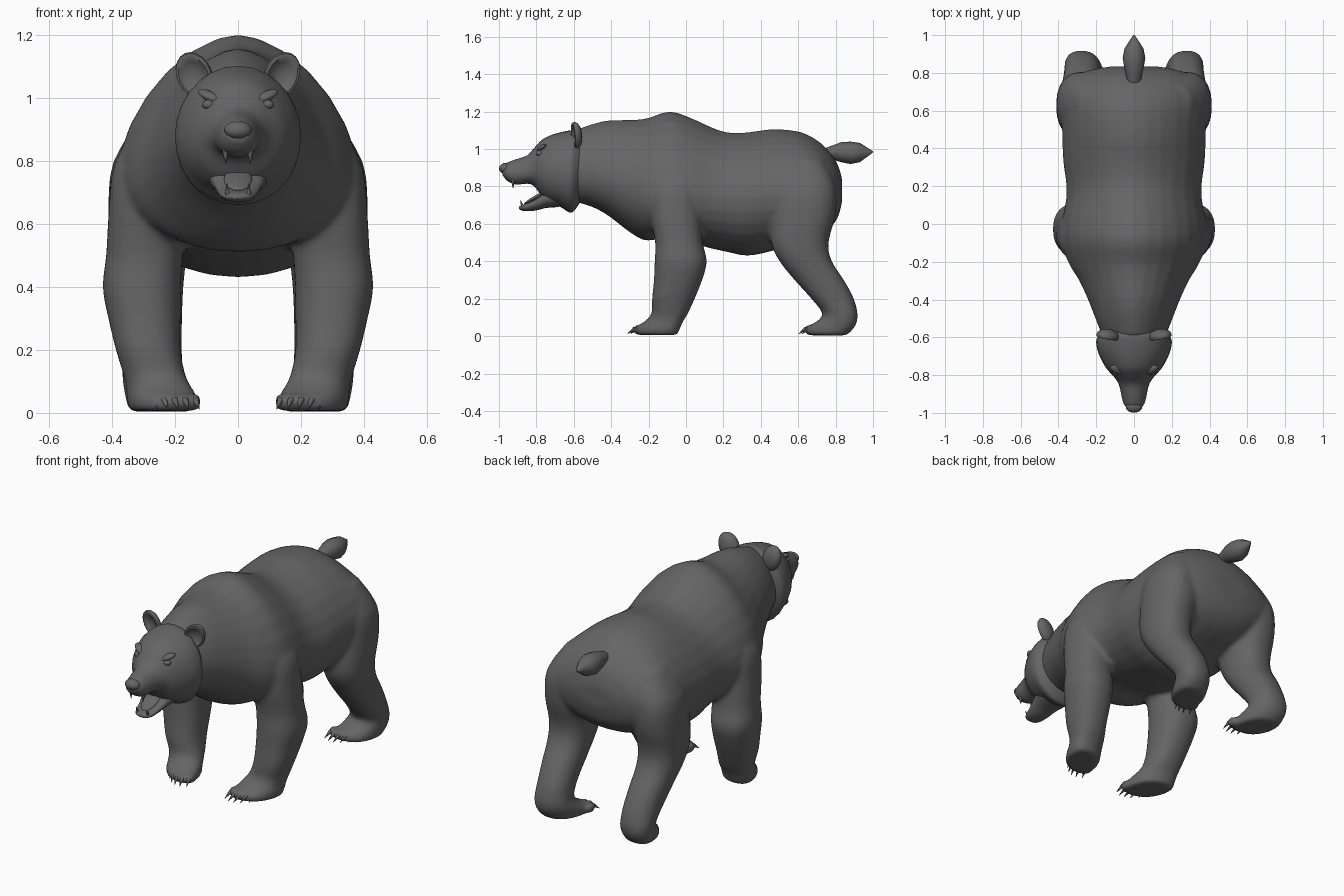
import bpy, bmesh, math
from mathutils import Matrix, Vector, Euler

fur = bpy.data.materials.new("dark_grey_fur")
fur.diffuse_color = (0.13, 0.13, 0.13, 1)


def finish(name, bm, angle=50):
    bmesh.ops.recalc_face_normals(bm, faces=bm.faces)
    me = bpy.data.meshes.new(name)
    bm.to_mesh(me)
    bm.free()
    ob = bpy.data.objects.new(name, me)
    bpy.context.collection.objects.link(ob)
    me.materials.append(fur)
    bpy.ops.object.select_all(action='DESELECT')
    ob.select_set(True)
    bpy.context.view_layer.objects.active = ob
    bpy.ops.object.shade_smooth_by_angle(angle=math.radians(angle))
    return ob


def spline(rings, steps):
    """Smooth interpolation through the given ring parameters."""
    out = []
    for i in range(len(rings) - 1):
        a, b = rings[max(i - 1, 0)], rings[i]
        c, d = rings[i + 1], rings[min(i + 2, len(rings) - 1)]
        for s in range(steps):
            t = s / steps
            out.append([0.5 * (2 * q + (r - p) * t + (2 * p - 5 * q + 4 * r - u) * t * t
                               + (3 * q - p - 3 * r + u) * t ** 3)
                        for p, q, r, u in zip(a, b, c, d)])
    return out + [list(rings[-1])]


def loft(bm, sections):
    loops = [[bm.verts.new(p) for p in s] for s in sections]
    n = len(loops[0])
    for a, b in zip(loops, loops[1:]):
        for i in range(n):
            j = (i + 1) % n
            bm.faces.new((a[i], a[j], b[j], b[i]))
    bm.faces.new(loops[0])
    bm.faces.new(loops[-1])


def power(v, e):
    return math.copysign(abs(v) ** (2 / e), v)


def upright(ring, n=28, up=2.0, low=2.1):
    """Cross-section facing y: (y, top, bottom, half width, height of widest point)."""
    y, top, bot, hw, mid = ring
    pts = []
    for i in range(n):
        c, s = math.cos(2 * math.pi * i / n), math.sin(2 * math.pi * i / n)
        e, h = (up, top - mid) if s > 0 else (low, mid - bot)
        pts.append((hw * power(c, e), y, mid + h * power(s, e)))
    return pts


def level(ring, side, n=24):
    """Leg cross-section facing z: (z, x, front y, back y, half width, inward skew)."""
    z, x, y0, y1, hw, skew = ring
    pts = []
    for i in range(n):
        c, s = math.cos(2 * math.pi * i / n), math.sin(2 * math.pi * i / n)
        dy = (y1 - y0) / 2 * power(s, 2.3)
        pts.append((side * (x + hw * power(c, 2.3) + skew * dy), (y0 + y1) / 2 + dy, z))
    return pts


def ball(bm, loc, size, rot=(0, 0, 0), seg=16):
    m = Matrix.LocRotScale(Vector(loc), Euler(rot), Vector(size))
    return bmesh.ops.create_uvsphere(bm, u_segments=seg, v_segments=seg // 2, radius=1, matrix=m)


def spike(bm, base, tip, r):
    base, tip = Vector(base), Vector(tip)
    d = tip - base
    m = Matrix.Translation((base + tip) / 2) @ d.to_track_quat('Z', 'Y').to_matrix().to_4x4()
    bmesh.ops.create_cone(bm, cap_ends=True, segments=8, radius1=r, radius2=r * 0.1,
                          depth=d.length, matrix=m)


# Trunk: neck, shoulder hump, belly and rump
TRUNK = [(-0.60, 1.10, 0.72, 0.165, 0.88), (-0.50, 1.135, 0.69, 0.205, 0.87),
         (-0.41, 1.155, 0.64, 0.24, 0.84), (-0.30, 1.157, 0.555, 0.29, 0.80),
         (-0.21, 1.165, 0.51, 0.345, 0.76), (-0.09, 1.202, 0.53, 0.385, 0.74),
         (0.02, 1.17, 0.50, 0.38, 0.74), (0.13, 1.12, 0.47, 0.36, 0.74),
         (0.22, 1.09, 0.45, 0.36, 0.74), (0.33, 1.09, 0.43, 0.375, 0.74),
         (0.46, 1.107, 0.455, 0.38, 0.75), (0.60, 1.095, 0.50, 0.385, 0.77),
         (0.69, 1.055, 0.53, 0.375, 0.78), (0.76, 0.995, 0.57, 0.335, 0.78),
         (0.81, 0.92, 0.63, 0.25, 0.78), (0.835, 0.84, 0.72, 0.12, 0.78)]
FRONT_LEG = [(0.95, 0.19, -0.15, 0.05, 0.10, 0), (0.80, 0.265, -0.19, 0.07, 0.125, 0),
             (0.65, 0.285, -0.19, 0.08, 0.125, 0), (0.50, 0.297, -0.165, 0.09, 0.122, 0),
             (0.40, 0.305, -0.168, 0.112, 0.125, 0), (0.30, 0.297, -0.172, 0.087, 0.115, 0),
             (0.20, 0.285, -0.182, 0.047, 0.103, 0), (0.12, 0.265, -0.185, 0.01, 0.098, 0.1),
             (0.08, 0.25, -0.22, -0.015, 0.10, 0.25), (0.045, 0.24, -0.27, -0.03, 0.104, 0.32),
             (0.006, 0.235, -0.27, -0.045, 0.10, 0.32)]
HIND_LEG = [(0.95, 0.19, 0.52, 0.74, 0.11, 0), (0.80, 0.265, 0.48, 0.80, 0.13, 0),
            (0.65, 0.28, 0.46, 0.80, 0.132, 0), (0.50, 0.285, 0.455, 0.762, 0.122, 0),
            (0.40, 0.285, 0.50, 0.78, 0.112, 0), (0.30, 0.28, 0.58, 0.845, 0.103, 0),
            (0.20, 0.275, 0.67, 0.898, 0.097, 0), (0.12, 0.27, 0.73, 0.918, 0.097, 0.1),
            (0.08, 0.26, 0.70, 0.915, 0.10, 0.2), (0.045, 0.25, 0.645, 0.90, 0.10, 0.25),
            (0.004, 0.245, 0.645, 0.86, 0.095, 0.25)]

body = bmesh.new()
claws = bmesh.new()
loft(body, [upright(r, up=1.72) for r in spline(TRUNK, 3)])
for side in (-1, 1):
    for leg, toe_y in ((FRONT_LEG, -0.255), (HIND_LEG, 0.66)):
        loft(body, [level(r, side) for r in spline(leg, 3)])
        # Toes and claws
        for i in range(5):
            x = side * (0.135 + 0.033 * i)
            y = toe_y + 0.008 * (i - 1.5) ** 2
            ball(body, (x, y, 0.036), (0.021, 0.035, 0.026))
            spike(claws, (x, y - 0.02, 0.042), (x - side * 0.012, y - 0.06, 0.012), 0.011)

# Blend trunk and legs into one skin
ob = finish("body_and_legs", body, 180)
mod = ob.modifiers.new("blend", 'REMESH')
mod.mode = 'VOXEL'
mod.voxel_size = 0.014
mod.use_smooth_shade = True
mod = ob.modifiers.new("soften", 'SMOOTH')
mod.factor = 0.5
mod.iterations = 6
finish("claws", claws)

# Head with cheek ruff and muzzle
HEAD = [(-0.54, 1.08, 0.76, 0.14, 0.90), (-0.59, 1.10, 0.68, 0.185, 0.89),
        (-0.62, 1.10, 0.66, 0.20, 0.88), (-0.67, 1.09, 0.69, 0.193, 0.88),
        (-0.72, 1.075, 0.71, 0.172, 0.88), (-0.77, 1.05, 0.745, 0.142, 0.885),
        (-0.81, 1.008, 0.80, 0.105, 0.89), (-0.85, 0.966, 0.815, 0.08, 0.88),
        (-0.91, 0.945, 0.81, 0.066, 0.87), (-0.955, 0.928, 0.83, 0.053, 0.875),
        (-0.98, 0.91, 0.86, 0.03, 0.885)]
bm = bmesh.new()
loft(bm, [upright(r) for r in spline(HEAD, 3)])
for side in (-1, 1):
    ball(bm, (side * 0.088, -0.772, 1.005), (0.045, 0.022, 0.014), (0.3, side * -0.4, side * 0.45))
finish("head", bm)

# Lower jaw, hanging open
JAW = [(-0.68, 0.80, 0.69, 0.10, 0.75), (-0.75, 0.775, 0.685, 0.085, 0.74),
       (-0.80, 0.735, 0.672, 0.07, 0.715), (-0.85, 0.71, 0.668, 0.057, 0.695),
       (-0.88, 0.70, 0.672, 0.042, 0.688), (-0.893, 0.692, 0.68, 0.02, 0.686)]
bm = bmesh.new()
loft(bm, [upright(r, 20) for r in spline(JAW, 3)])
finish("lower_jaw", bm)

bm = bmesh.new()
ball(bm, (0, -0.80, 0.742), (0.045, 0.075, 0.012), (0.5, 0, 0))
finish("tongue", bm)

bm = bmesh.new()
for side in (-1, 1):
    spike(bm, (side * 0.04, -0.925, 0.835), (side * 0.038, -0.925, 0.79), 0.011)
    spike(bm, (side * 0.033, -0.872, 0.685), (side * 0.035, -0.885, 0.728), 0.010)
finish("teeth", bm)

bm = bmesh.new()
ball(bm, (0, -0.968, 0.898), (0.044, 0.032, 0.028), (0.3, 0, 0))
finish("nose", bm)

for side, label in ((-1, "right"), (1, "left")):
    bm = bmesh.new()
    ball(bm, (side * 0.093, -0.782, 0.978), (0.022, 0.02, 0.016))
    finish(label + "_eye", bm)
    # Ear: flattened ball with its front pressed into a cup
    bm = bmesh.new()
    ball(bm, (0, 0, 0), (1, 1, 1), (math.pi / 2, 0, 0), 20)
    for v in bm.verts:
        if v.co.y < -0.5:
            v.co.y = -0.5 - (v.co.y + 0.5) * 1.4
    m = Matrix.LocRotScale(Vector((side * 0.138, -0.592, 1.072)),
                           Euler((0.12, side * 0.4, side * 0.25)), Vector((0.058, 0.036, 0.076)))
    bmesh.ops.transform(bm, matrix=m, verts=bm.verts)
    finish(label + "_ear", bm)

# Short pointed tail
TAIL = [(0.73, 1.0, 0.96, 0.03, 0.98), (0.83, 1.037, 0.93, 0.052, 0.985),
        (0.88, 1.04, 0.92, 0.06, 0.98), (0.93, 1.033, 0.93, 0.05, 0.98),
        (1.0, 0.988, 0.982, 0.004, 0.985)]
bm = bmesh.new()
loft(bm, [upright(r, 8) for r in TAIL])
finish("tail", bm)
